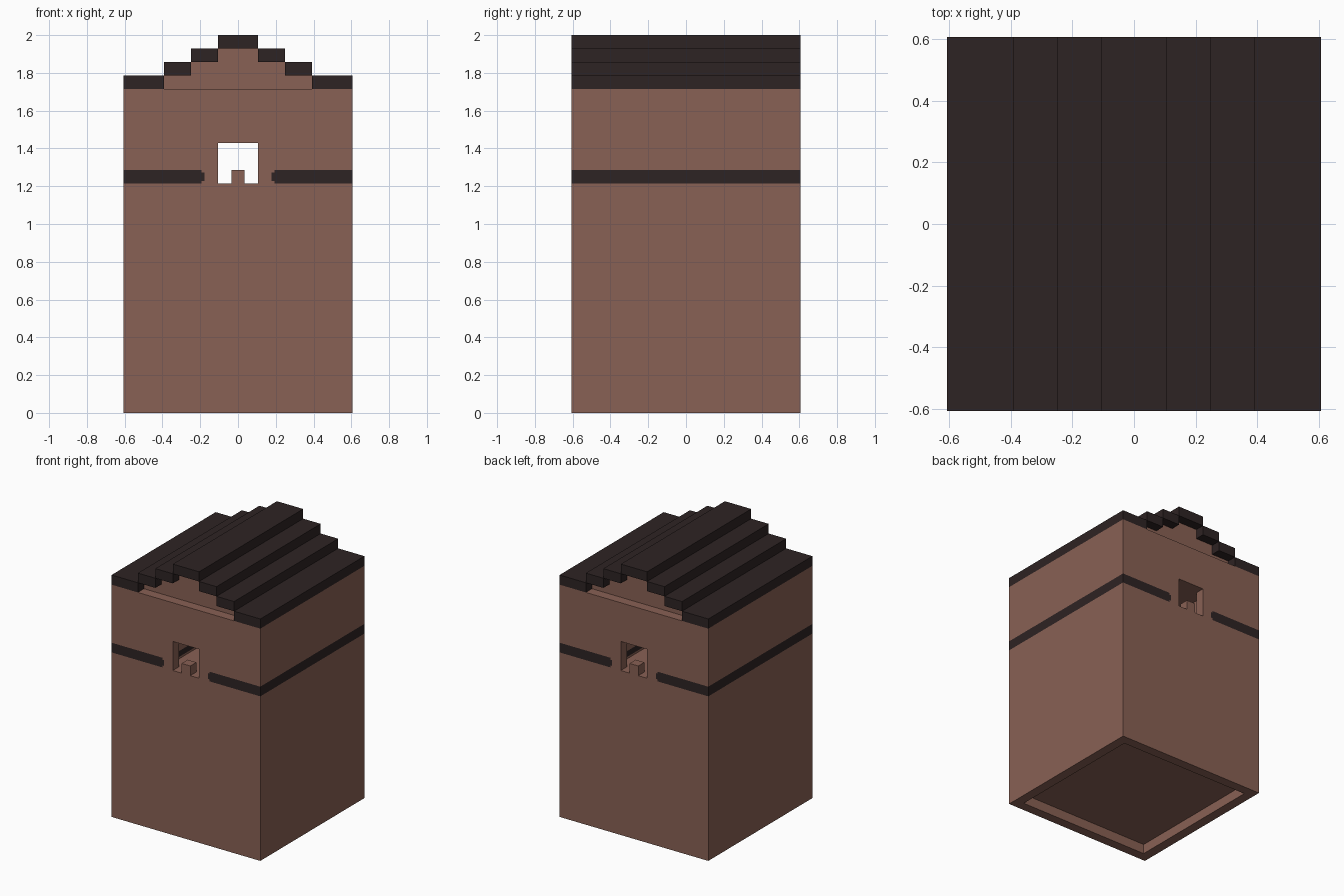
import bpy, bmesh

old = bpy.data.objects.get("Cube")
if old:
    bpy.data.objects.remove(old, do_unlink=True)

U = 2 / 28      # one building block
HALF = 8.5      # half width of the tower, in blocks


def material(name, rgb):
    m = bpy.data.materials.new(name)
    m.use_nodes = True
    m.diffuse_color = (*rgb, 1)
    m.node_tree.nodes["Principled BSDF"].inputs["Base Color"].default_value = (*rgb, 1)
    return m


brown = material("clay_brown", (0.25, 0.119, 0.089))
dark = material("dark_trim", (0.027, 0.017, 0.017))


def prism(name, profile, depth, mat):
    """Extrude an x-z profile (in blocks) symmetrically along y."""
    bm = bmesh.new()
    face = bm.faces.new([bm.verts.new((x * U, -depth * U, z * U)) for x, z in profile])
    ext = bmesh.ops.extrude_face_region(bm, geom=[face])
    moved = [v for v in ext["geom"] if isinstance(v, bmesh.types.BMVert)]
    bmesh.ops.translate(bm, verts=moved, vec=(0, 2 * depth * U, 0))
    bmesh.ops.recalc_face_normals(bm, faces=bm.faces)
    me = bpy.data.meshes.new(name)
    bm.to_mesh(me)
    bm.free()
    me.materials.append(mat)
    ob = bpy.data.objects.new(name, me)
    bpy.context.collection.objects.link(ob)
    return ob


def rect(x0, x1, z0, z1):
    return [(x0, z0), (x1, z0), (x1, z1), (x0, z1)]


def cut(target, cutter):
    mod = target.modifiers.new("cut", "BOOLEAN")
    mod.operation = "DIFFERENCE"
    mod.solver = "EXACT"
    mod.object = cutter
    bpy.context.view_layer.objects.active = target
    bpy.ops.object.modifier_apply(modifier=mod.name)
    bpy.data.objects.remove(cutter, do_unlink=True)


def band_profile(side, outer):
    """Trim band with a clipped inner end."""
    c = 0.2
    pts = [(outer, 17), (2.5 + c, 17), (2.5 + c, 17 + c), (2.5, 17 + c),
           (2.5, 18 - c), (2.5 + c, 18 - c), (2.5 + c, 18), (outer, 18)]
    return [(side * x, z) for x, z in pts]


# Tower body with hollow base, inner passage and openings front and back
body = prism("tower_body", rect(-HALF, HALF, 0, 24), HALF, brown)
cut(body, prism("base_cutter", rect(-7.5, 7.5, -1, 1), 7.5, brown))
cut(body, prism("passage_cutter", rect(-2.5, 2.5, 17, 20), 7.5, brown))
opening = [(-1.5, 17), (-0.5, 17), (-0.5, 18), (0.5, 18),
           (0.5, 17), (1.5, 17), (1.5, 20), (-1.5, 20)]
cut(body, prism("opening_cutter", opening, 9, brown))

# Dark trim bands set into the body
for side, label in ((1, "left"), (-1, "right")):
    cut(body, prism("band_cutter", band_profile(side, 9), 9, brown))
    prism("trim_band_" + label, band_profile(side, HALF), HALF, dark)

# Recessed stepped gable
gable = [(5.5, 24), (5.5, 25), (3.5, 25), (3.5, 26), (1.5, 26), (1.5, 27)]
prism("gable", gable + [(-x, z) for x, z in reversed(gable)], 7.5, brown)

# Stepped roof
for i, (x0, x1) in enumerate(((5.5, HALF), (3.5, 5.5), (1.5, 3.5))):
    for side, label in ((1, "left"), (-1, "right")):
        prism(f"roof_step_{label}_{i + 1}",
              rect(side * x0, side * x1, 24 + i, 25 + i), HALF, dark)
prism("roof_ridge", rect(-1.5, 1.5, 27, 28), HALF, dark)
